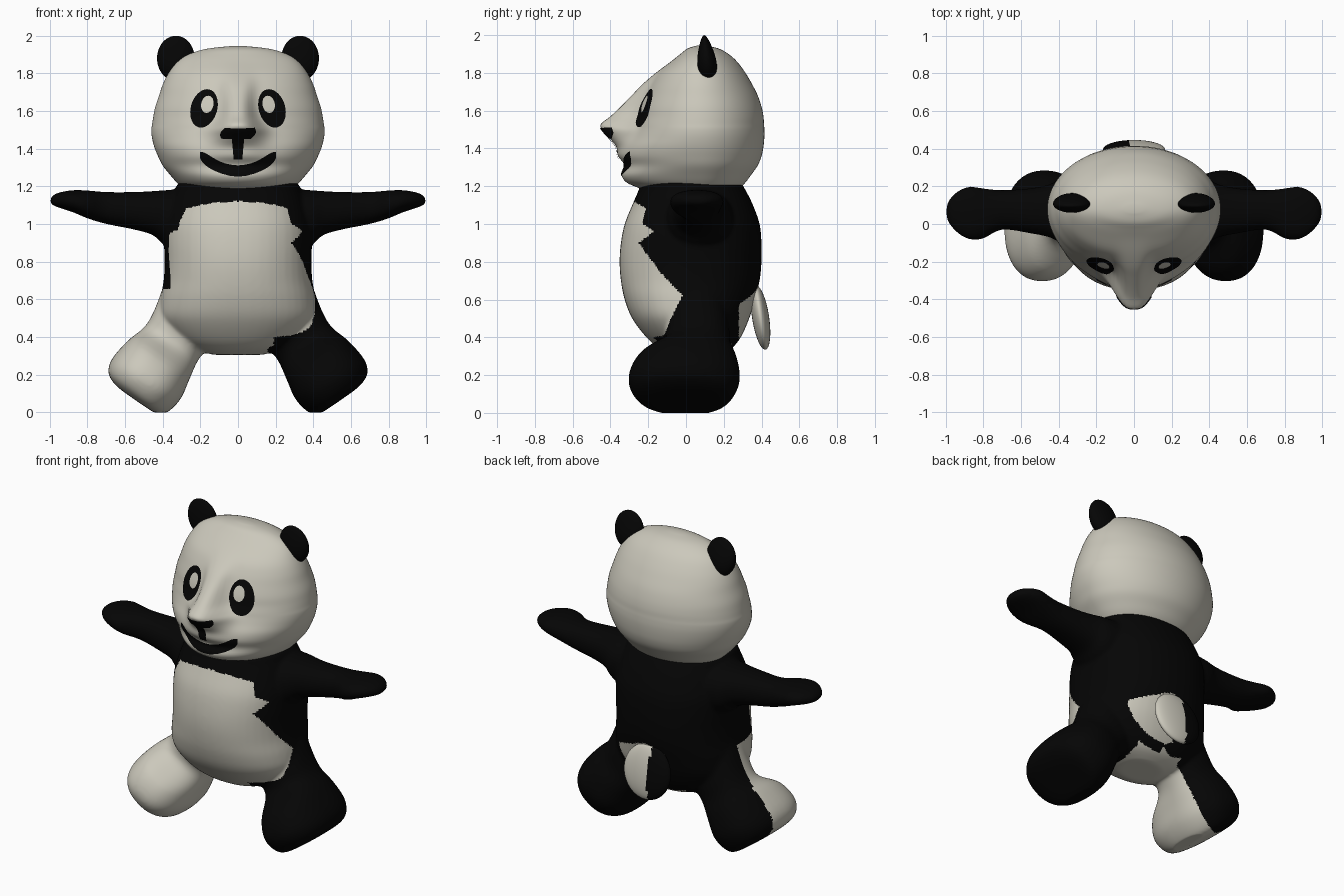
import bpy, bmesh, math
from mathutils import Vector, Matrix
from mathutils.bvhtree import BVHTree

if "Cube" in bpy.data.objects:
    bpy.data.objects.remove(bpy.data.objects["Cube"])


def material(name, rgb):
    m = bpy.data.materials.new(name)
    m.diffuse_color = (*rgb, 1)
    m.use_nodes = True
    m.node_tree.nodes["Principled BSDF"].inputs["Base Color"].default_value = m.diffuse_color
    return m


cream = material("cream fur", (0.60, 0.58, 0.50))
black = material("black fur", (0.0015, 0.0015, 0.0015))


def spline(rows, n):
    """Catmull-Rom curve through rows of numbers, n steps per span."""
    p = [rows[0], *rows, rows[-1]]
    out = []
    for i in range(1, len(p) - 2):
        for k in range(n):
            t = k / n
            out.append([0.5 * (2 * b + (c - a) * t + (2 * a - 5 * b + 4 * c - d) * t * t
                               + (3 * b - a - 3 * c + d) * t ** 3)
                        for a, b, c, d in zip(*p[i - 1:i + 3])])
    out.append(list(rows[-1]))
    return out


def skin(bm, rings):
    """Closed tube through rings of points, capped at both ends."""
    vs = [[bm.verts.new(q) for q in r] for r in rings]
    n = len(vs[0])
    for a, b in zip(vs, vs[1:]):
        for j in range(n):
            bm.faces.new((a[j], a[(j + 1) % n], b[(j + 1) % n], b[j]))
    bm.faces.new(vs[0][::-1])
    bm.faces.new(vs[-1])


def oval(c, u, v, n=48, e=0.9):
    pts = []
    for j in range(n):
        t = 2 * math.pi * j / n
        a, b = math.cos(t), math.sin(t)
        pts.append(Vector(c) + Vector(u) * math.copysign(abs(a) ** e, a)
                   + Vector(v) * math.copysign(abs(b) ** e, b))
    return pts


def finish(name, bm, mats, rule=None):
    me = bpy.data.meshes.new(name)
    bm.to_mesh(me)
    ob = bpy.data.objects.new(name, me)
    bpy.context.collection.objects.link(ob)
    for m in mats:
        me.materials.append(m)
    for p in me.polygons:
        p.use_smooth = True
        if rule:
            p.material_index = rule(p.center)
    return ob


# ---- body: torso, arms and legs fused into one skin
TORSO = [  # z, half width, front y, back y
    (.305, .13, -.06, .17), (.34, .25, -.14, .24), (.40, .34, -.21, .29), (.5, .41, -.285, .335),
    (.6, .412, -.325, .365), (.7, .395, -.345, .39), (.8, .39, -.352, .40), (.9, .393, -.345, .4),
    (1.0, .39, -.325, .39), (1.1, .365, -.285, .355), (1.18, .335, -.25, .315),
    (1.22, .31, -.235, .285), (1.25, .2, -.15, .2)]
ARM = [  # x, low z, high z, front y, back y
    (.20, .85, 1.19, -.13, .26), (.38, .885, 1.18, -.10, .24), (.45, .94, 1.175, -.07, .21),
    (.55, .97, 1.17, -.05, .19), (.70, 1.0, 1.17, -.03, .18), (.80, 1.03, 1.178, -.078, .19),
    (.87, 1.06, 1.18, -.083, .2), (.93, 1.08, 1.172, -.055, .18), (.975, 1.095, 1.158, -.01, .14),
    (.998, 1.11, 1.135, .03, .1)]
LEG = [  # inner x z, outer x z, front y, back y
    (.51, .04, .61, .11, -.1, .1), (.43, -.008, .66, .155, -.2, .2), (.375, .0, .69, .215, -.27, .25),
    (.305, .07, .665, .29, -.305, .285), (.26, .17, .58, .385, -.255, .27), (.215, .27, .50, .45, -.12, .235),
    (.16, .34, .45, .53, -.11, .23), (.08, .42, .40, .66, -.1, .22)]

bm = bmesh.new()
skin(bm, [oval((0, (f + b) / 2, z), (w, 0, 0), (0, (b - f) / 2, 0)) for z, w, f, b in spline(TORSO, 4)])
for s in (1, -1):
    skin(bm, [oval((s * x, (f + b) / 2, (l + h) / 2), (0, (b - f) / 2, 0), (0, 0, (h - l) / 2))
              for x, l, h, f, b in spline(ARM, 4)])
    skin(bm, [oval((s * (ix + ox) / 2, (f + b) / 2, (iz + oz) / 2),
                   (s * (ox - ix) / 2, 0, (oz - iz) / 2), (0, (b - f) / 2, 0), e=.85)
              for ix, iz, ox, oz, f, b in spline(LEG, 4)])
bmesh.ops.recalc_face_normals(bm, faces=bm.faces)
body = finish("body", bm, [cream, black])
bpy.context.view_layer.objects.active = body
body.select_set(True)
rm = body.modifiers.new("fuse", 'REMESH')
rm.mode = 'VOXEL'
rm.voxel_size = 0.010
sm = body.modifiers.new("soften", 'SMOOTH')
sm.factor = 0.5
sm.iterations = 16
for name in ("fuse", "soften"):
    bpy.ops.object.modifier_apply(modifier=name)


def edge(table, z):
    """Linear lookup of the fur border, table sorted by rising z."""
    for (z0, y0), (z1, y1) in zip(table, table[1:]):
        if z <= z1:
            return y0 + (y1 - y0) * max(0, z - z0) / (z1 - z0)
    return table[-1][1]


RIGHT = [(.3, -.1), (.4, -.12), (.5, -.08), (.62, -.02), (.75, -.14), (.9, -.25), (.96, -.17), (1.0, -.23), (1.15, -.2)]
LEFT = [(.0, .08), (.65, .05), (.66, -.16), (.85, -.12), (.95, -.13), (.97, -.2), (1.15, -.2)]


def fur(c):
    """0 is cream, 1 is black."""
    x, y, z = c
    if z > 1.12 - 0.5 * x * x or abs(x) > .41 and z > .8:
        return 1
    if z < .42 and abs(x) < .16 and y < .24:           # crotch
        return 0
    if y > .28 and -.05 < x and .36 + .5 * abs(x - .05) < z < .68 - .4 * abs(x - .03):   # patch by the tail
        return 0
    if x > .19 and z < .40 + .1 * max(0, x - .2) + .5 * max(0, x - .34):   # black leg
        return 1
    if x < 0 and z < .42:                              # half cream leg
        return 0 if y < .08 + .7 * max(0, .5 + .79 * x - .61 * z) else 1
    return 0 if y < edge(RIGHT if x > 0 else LEFT, z) else 1


for v in body.data.vertices:
    v.co.z = max(v.co.z, 0)
for m in (cream, black):
    if m.name not in body.data.materials:
        body.data.materials.append(m)
for p in body.data.polygons:
    p.use_smooth = True
    p.material_index = fur(p.center)

# ---- head: level rings with a snout bulge at the front
HEAD = [  # z, half width, back depth, front depth, snout depth, snout width
    (1.15, .22, .16, .25, 0, .12), (1.19, .29, .205, .33, 0, .12), (1.22, .325, .235, .395, 0, .12),
    (1.26, .36, .265, .42, 0, .12), (1.31, .40, .30, .405, 0, .12), (1.36, .425, .32, .42, .02, .13),
    (1.41, .445, .33, .41, .04, .13), (1.46, .457, .335, .38, .11, .13), (1.50, .46, .335, .36, .165, .125),
    (1.53, .456, .333, .35, .18, .105), (1.57, .45, .33, .335, .145, .085), (1.62, .44, .32, .322, .105, .075),
    (1.68, .42, .30, .298, .07, .075), (1.74, .40, .27, .27, .04, .08), (1.80, .37, .235, .23, .01, .08),
    (1.86, .325, .19, .16, 0, .08), (1.90, .265, .145, .11, 0, .08), (1.93, .17, .09, .07, 0, .08),
    (1.945, .04, .02, .02, 0, .08)]


def head_ring(z, w, back, front, snout, sw, n=144):
    pts = []
    for j in range(n):
        t = 2 * math.pi * j / n
        x, c = w * math.sin(t), math.cos(t)
        y = .08 + (back if c > 0 else front) * c
        if c < 0:
            y -= snout * math.exp(-abs(x / sw) ** 3)
        pts.append((x, y, z))
    return pts


bm = bmesh.new()
skin(bm, [head_ring(*r) for r in spline(HEAD, 4)])
bmesh.ops.recalc_face_normals(bm, faces=bm.faces)
finish("head", bm, [cream])
surface = BVHTree.FromBMesh(bm)


# ---- face markings: thin plates laid on the head
def plate(name, f, nu, nv, mat, lift=.005):
    bm = bmesh.new()
    grid = []
    for i in range(nu + 1):
        row = []
        for j in range(nv + 1):
            x, z = f(i / nu, j / nv)
            hit, normal, _, _ = surface.ray_cast(Vector((x, -2, z)), Vector((0, 1, 0)))
            row.append(bm.verts.new(hit + normal * lift))
        grid.append(row)
    for i in range(nu):
        for j in range(nv):
            bm.faces.new((grid[i][j], grid[i + 1][j], grid[i + 1][j + 1], grid[i][j + 1]))
    bmesh.ops.remove_doubles(bm, verts=bm.verts, dist=1e-5)
    bm.normal_update()
    bmesh.ops.reverse_faces(bm, faces=[q for q in bm.faces if q.normal.y > 0])
    finish(name, bm, [mat])


def disc(cx, cz, rx, rz, lean):
    def f(u, v):
        a = 2 * math.pi * u
        dz = rz * v * math.sin(a)
        return cx + rx * v * math.cos(a) + lean * dz, cz + dz
    return f


def smile(u, v):
    x = .4 * u - .2
    k = (x / .2) ** 2
    return x, 1.284 + .083 * k + (2 * v - 1) * (.03 + .012 * k - .026 * k ** 4)


for s, side in ((1, "right"), (-1, "left")):
    plate("eye_patch_" + side, disc(s * .178, 1.612, .072, .102, -s * .15), 36, 10, black)
    plate("pupil_" + side, disc(s * .16, 1.633, .033, .045, -s * .1), 28, 5, cream, .009)
plate("nose", lambda u, v: ((u - .5) * (.15 + .03 * math.sin(math.pi * v)) + .02 * (v - .5), 1.455 + .055 * v),
      20, 8, black)
plate("nose_line", lambda u, v: ((u - .5) * (.045 + .02 * v), 1.345 + .115 * v), 6, 14, black)
plate("mouth", smile, 40, 8, black)


# ---- ears and tail
def blob(name, loc, size, tilt, mats, rule=None, taper=0):
    bm = bmesh.new()
    bmesh.ops.create_uvsphere(bm, u_segments=40, v_segments=28, radius=1)
    for v in bm.verts:
        v.co.y *= 1 - taper * v.co.z
    bm.transform(Matrix.Translation(loc) @ Matrix.Rotation(tilt, 4, 'X') @ Matrix.Diagonal((*size, 1)))
    finish(name, bm, mats, rule)


for s, side in ((1, "right"), (-1, "left")):
    blob("ear_" + side, (s * .33, .108, 1.88), (.10, .048, .12), .1, [black], taper=.4)
blob("tail", (0, .395, .505), (.165, .045, .172), .15, [cream, black],
     lambda c: 1 if c.x < -.03 and c.y > .37 else 0)
